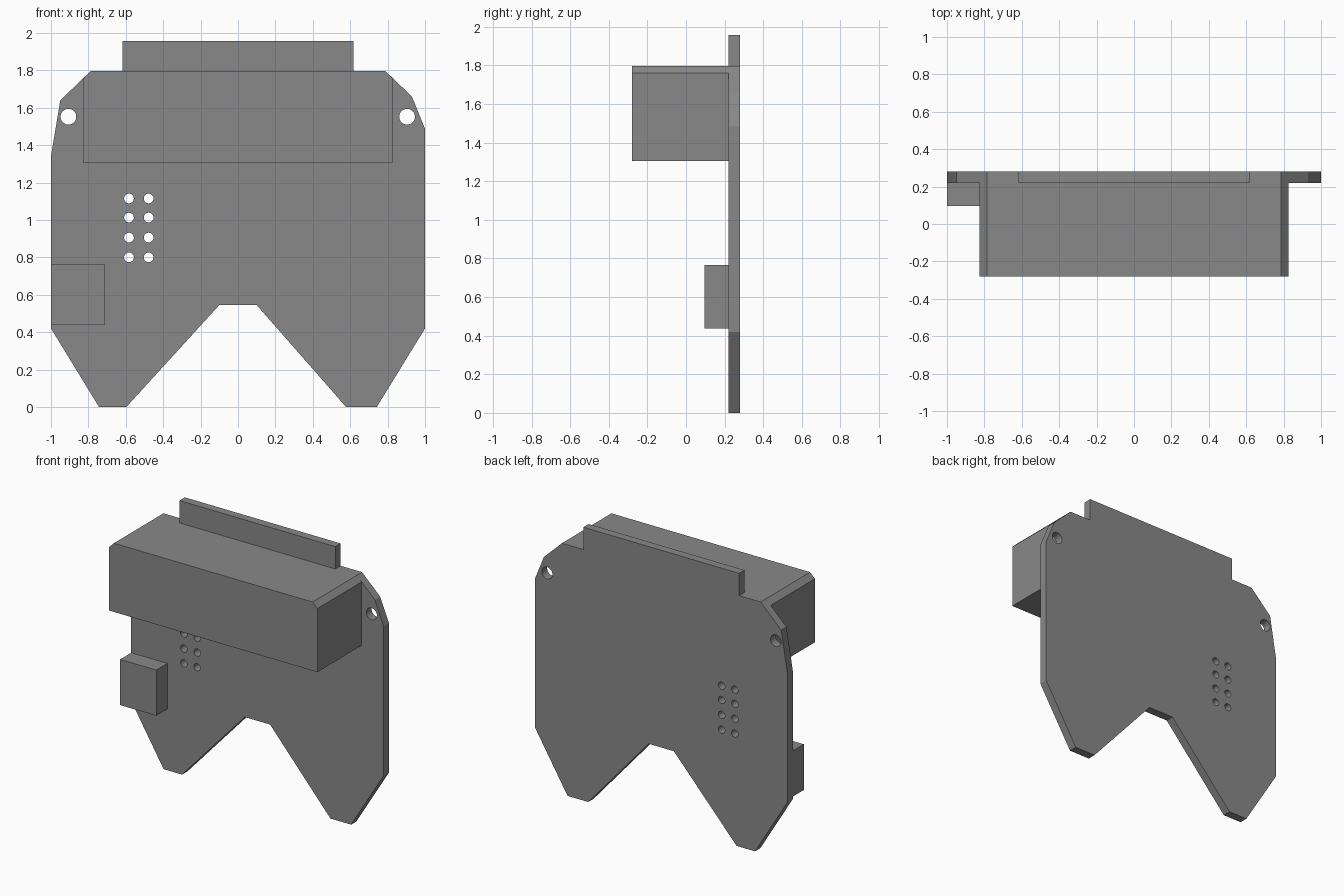
import bpy, bmesh, math
from mathutils import Matrix

if "Cube" in bpy.data.objects:
    bpy.data.objects.remove(bpy.data.objects["Cube"])

grey = bpy.data.materials.new("mid grey")
grey.diffuse_color = (0.25, 0.25, 0.25, 1)
grey.use_nodes = True
grey.node_tree.nodes["Principled BSDF"].inputs["Base Color"].default_value = grey.diffuse_color

BOARD_FRONT, BOARD_BACK = 0.22, 0.28


def new_object(name, bm):
    bmesh.ops.recalc_face_normals(bm, faces=bm.faces)
    mesh = bpy.data.meshes.new(name)
    bm.to_mesh(mesh)
    bm.free()
    mesh.materials.append(grey)
    obj = bpy.data.objects.new(name, mesh)
    bpy.context.collection.objects.link(obj)
    return obj


def slab(name, profile, y0, y1):
    """Extrude an x-z outline from y0 to y1."""
    bm = bmesh.new()
    face = bm.faces.new([bm.verts.new((x, y0, z)) for x, z in profile])
    ext = bmesh.ops.extrude_face_region(bm, geom=[face])
    moved = [v for v in ext["geom"] if isinstance(v, bmesh.types.BMVert)]
    bmesh.ops.translate(bm, verts=moved, vec=(0, y1 - y0, 0))
    return new_object(name, bm)


# Board with top tab and two feet
board = slab("board", [
    (-1, 1.34), (-0.95, 1.64), (-0.787, 1.797), (-0.617, 1.797),
    (-0.617, 1.957), (0.617, 1.957), (0.617, 1.797), (0.787, 1.797),
    (0.93, 1.66), (1, 1.487), (1, 0.42), (0.742, 0), (0.578, 0),
    (0.10, 0.545), (-0.10, 0.545), (-0.597, 0), (-0.743, 0), (-1, 0.42),
], BOARD_FRONT, BOARD_BACK)

# Mounting holes and the two columns of pin holes
holes = [(x, 1.552, 0.042) for x in (-0.907, 0.904)]
holes += [(x, z, 0.026) for x in (-0.583, -0.478)
          for z in (1.115, 1.013, 0.906, 0.80)]
bm = bmesh.new()
for x, z, r in holes:
    bmesh.ops.create_cone(
        bm, cap_ends=True, segments=32, radius1=r, radius2=r, depth=0.2,
        matrix=Matrix.Translation((x, 0.25, z)) @ Matrix.Rotation(math.pi / 2, 4, 'X'))
cutter = new_object("hole_cutter", bm)
cutter.hide_render = True
cutter.hide_set(True)

cut = board.modifiers.new("holes", 'BOOLEAN')
cut.operation = 'DIFFERENCE'
cut.solver = 'EXACT'
cut.object = cutter
bpy.context.view_layer.objects.active = board
board.select_set(True)
bpy.ops.object.modifier_apply(modifier=cut.name)
bpy.ops.object.shade_smooth_by_angle(angle=math.radians(15))

# Large front housing, its top corners trimmed to the board outline
slab("front_housing", [
    (-0.825, 1.305), (0.825, 1.305), (0.825, 1.76), (0.787, 1.797),
    (-0.787, 1.797), (-0.825, 1.76),
], -0.28, BOARD_FRONT)

# Small connector block on the left edge
slab("side_block", [
    (-1, 0.438), (-0.714, 0.438), (-0.714, 0.765), (-1, 0.765),
], 0.095, BOARD_FRONT)
